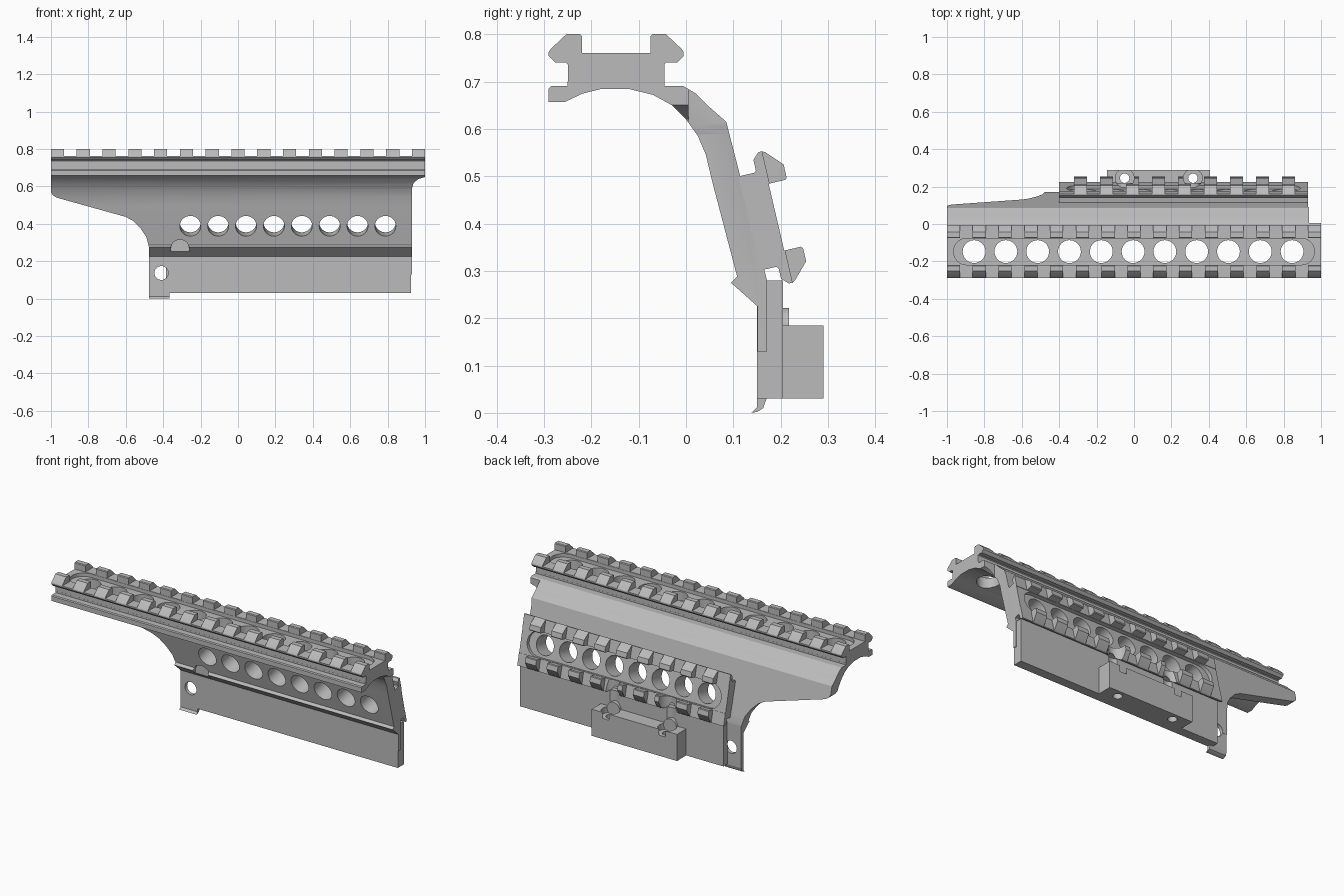
import bpy, bmesh, math
from math import sin, cos, pi, radians
from mathutils import Matrix

if "Cube" in bpy.data.objects:
    bpy.data.objects.remove(bpy.data.objects["Cube"], do_unlink=True)

grey = bpy.data.materials.new("anodised grey")
grey.use_nodes = True
colour = (0.5, 0.5, 0.5, 1)
grey.diffuse_color = colour
grey.node_tree.nodes["Principled BSDF"].inputs["Base Color"].default_value = colour

# Frames: profiles are drawn in the first two axes and extruded on the third
FLAT = Matrix.Identity(4)
SIDE = Matrix(((0, 0, 1, 0), (1, 0, 0, 0), (0, 1, 0, 0), (0, 0, 0, 1)))
FRONT = Matrix(((1, 0, 0, 0), (0, 0, -1, 0), (0, 1, 0, 0), (0, 0, 0, 1)))
TOP_RAIL = Matrix.Translation((0, -0.1475, 0.8))
SIDE_RAIL = Matrix.Translation((0, 0.23, 0.4225)) @ Matrix.Rotation(radians(-76.9), 4, 'X')


def prism(name, loops, lo, hi, frame=SIDE):
    bm = bmesh.new()
    for loop in loops:
        low = [bm.verts.new(frame @ Matrix.Translation((a, b, lo)).translation) for a, b in loop]
        high = [bm.verts.new(frame @ Matrix.Translation((a, b, hi)).translation) for a, b in loop]
        bm.faces.new(low[::-1])
        bm.faces.new(high)
        for i in range(len(loop)):
            j = (i + 1) % len(loop)
            bm.faces.new((low[i], low[j], high[j], high[i]))
    bmesh.ops.recalc_face_normals(bm, faces=bm.faces)
    mesh = bpy.data.meshes.new(name)
    bm.to_mesh(mesh)
    bm.free()
    mesh.materials.append(grey)
    ob = bpy.data.objects.new(name, mesh)
    bpy.context.scene.collection.objects.link(ob)
    return ob


def select(ob):
    bpy.ops.object.select_all(action='DESELECT')
    ob.select_set(True)
    bpy.context.view_layer.objects.active = ob


def cut(targets, cutter):
    cutter.hide_render = True
    for ob in targets:
        mod = ob.modifiers.new("cut", 'BOOLEAN')
        mod.operation = 'DIFFERENCE'
        mod.solver = 'EXACT'
        mod.object = cutter
        select(ob)
        bpy.ops.object.modifier_apply(modifier=mod.name)
    bpy.data.objects.remove(cutter, do_unlink=True)


def rect(a0, b0, a1, b1):
    return [(a0, b0), (a1, b0), (a1, b1), (a0, b1)]


def circle(a, b, r, n=32):
    return [(a + r * cos(2 * pi * i / n), b + r * sin(2 * pi * i / n)) for i in range(n)]


def stadium(a0, a1, r, n=12):
    right = [(a1 - r + r * sin(pi * i / n), -r * cos(pi * i / n)) for i in range(n + 1)]
    left = [(a0 + r - r * sin(pi * i / n), r * cos(pi * i / n)) for i in range(n + 1)]
    return right + left


def toothed_rail(name, frame, lo, hi, slots, pocket, neck):
    half = [(0.0725, -0.04), (0.0725, -0.004), (0.0765, 0), (0.105, 0), (0.139, -0.032),
            (0.1425, -0.038), (0.1425, -0.046), (0.129, -0.06), (0.106, -0.06), (0.102, -0.064),
            (0.102, neck)]
    profile = half + [(-a, b) for a, b in reversed(half)]
    rail = prism(name, [profile], lo, hi, frame @ SIDE)
    cut([rail], prism("slot_cutter", [rect(a, -0.2, b, 0.2) for a, b in slots], -0.038, 0.05, frame))
    cut([rail], prism("pocket_cutter", [stadium(*pocket, 0.071)], -0.06, 0.05, frame))
    return rail


# Top rail
pitch, tooth = 1.93 / 14, 0.07
top_rail = toothed_rail("top_rail", TOP_RAIL, -1, 1,
                        [(-1 + tooth + pitch * i, -1 + pitch * (i + 1)) for i in range(14)],
                        (-0.965, 0.965), -0.113)

# Side rail
centres = [-0.286 + 0.139 * i for i in range(9)]
gaps = [(c + 0.035, c + 0.104) for c in centres[:-1]] + [(-0.5, -0.32), (0.861, 1.0)]
side_rail = toothed_rail("side_rail", SIDE_RAIL, -0.4, 0.93, gaps, (-0.36, 0.89), -0.098)

# Arched saddle and sloping arm
arm = prism("arched_arm", [[
    (-0.25, 0.70), (-0.25, 0.69), (-0.285, 0.69), (-0.29, 0.685), (-0.29, 0.657), (-0.255, 0.657),
    (-0.22, 0.674), (-0.18, 0.684), (-0.12, 0.684), (-0.07, 0.672), (-0.03, 0.65), (0, 0.62),
    (0.025, 0.585), (0.042, 0.545), (0.055, 0.49), (0.108, 0.288), (0.095, 0.275), (0.151, 0.225),
    (0.151, 0.13), (0.171, 0.13), (0.171, 0.28), (0.085, 0.615), (0.045, 0.65), (0.02, 0.675),
    (-0.005, 0.69), (-0.045, 0.69), (-0.045, 0.70)]], -1, 1)
cut([arm], prism("sweep_cutter", [
    [(-1.1, 0.57), (-1, 0.57), (-0.99, 0.552), (-0.97, 0.54), (-0.6, 0.437), (-0.56, 0.415),
     (-0.52, 0.375), (-0.49, 0.33), (-0.475, 0.27), (-0.475, 0), (-1.1, 0)],
    [(1.1, 0.65), (1, 0.65), (0.965, 0.64), (0.94, 0.62), (0.93, 0.59), (0.93, 0), (1.1, 0)]],
    -1, 1, FRONT))
cut([arm], prism("shoulder_cutter", [rect(0.935, 0.005, 1.1, 0.3)], 0.5, 0.9, FLAT))
cut([arm], prism("thumb_notch_cutter", [circle(-0.31, 0.265, 0.05)], -0.122, 0, FRONT))

# Lightening holes
cut([top_rail, arm], prism("top_hole_cutter", [circle(0.17 * i - 0.005, 0, 0.061) for i in range(-5, 6)],
                           -0.2, 0.1, TOP_RAIL))
cut([side_rail, arm], prism("side_hole_cutter", [circle(-0.255 + 0.149 * i, 0, 0.056) for i in range(8)],
                            -0.3, 0.1, SIDE_RAIL))

# Receiver plate in two layers, with a hooked lip
front_plate = prism("front_plate", [rect(0.15, 0.03, 0.17, 0.232)], -0.475, 0.925)
back_plate = prism("back_plate", [rect(0.17, 0.03, 0.205, 0.28)], -0.385, 0.925)
cut([front_plate, arm], prism("pin_hole_cutter", [circle(-0.41, 0.137, 0.037)], -0.3, -0.1, FRONT))
lip = prism("hooked_lip", [[(0.15, 0.03), (0.15, 0.012), (0.138, 0), (0.15, 0.002), (0.163, 0.01),
                            (0.17, 0.03)]], -0.475, -0.365)

# Clamp block with screw wells and raised tabs
clamp = prism("clamp_block", [rect(0.205, 0.03, 0.29, 0.185)], -0.145, 0.405)
screws = (-0.05, 0.315)
cut([clamp, back_plate, side_rail],
    prism("well_cutter", [circle(x, 0.245, 0.05) for x in screws], 0.15, 0.36, FLAT))
cut([clamp], prism("screw_hole_cutter", [circle(x, 0.245, 0.025) for x in screws], 0, 0.2, FLAT))
tabs = prism("screw_tabs", [circle(x, 0.18, 0.042) for x in screws], -0.218, -0.19, FRONT)

for ob in (top_rail, side_rail, arm, front_plate, back_plate, lip, clamp, tabs):
    select(ob)
    bpy.ops.object.shade_smooth_by_angle(angle=radians(28))
